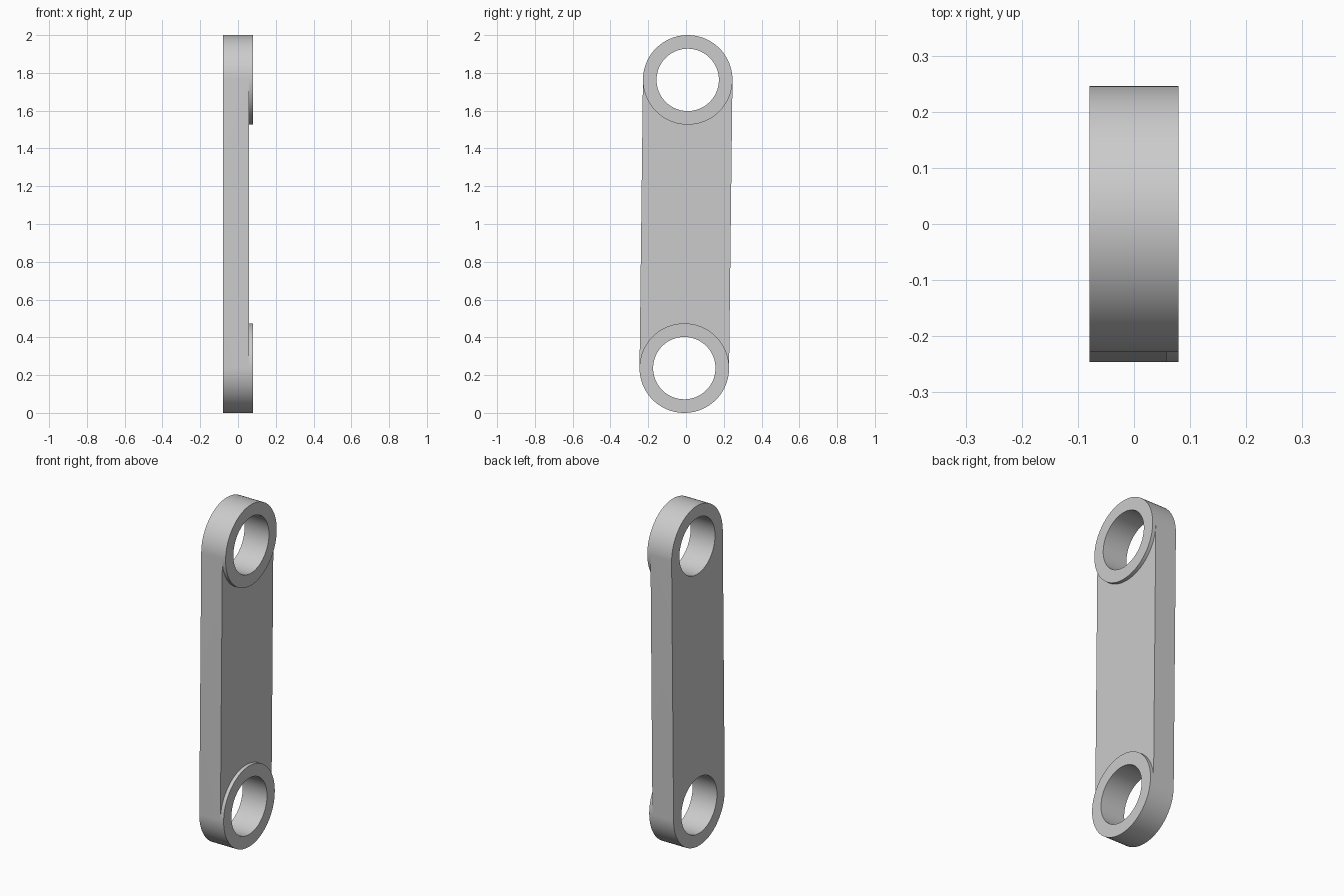
import bpy, bmesh
from math import pi, sin, cos
from mathutils import Matrix

cube = bpy.data.objects.get("Cube")
if cube:
    bpy.data.objects.remove(cube)

R, HOLE, REACH = 0.237, 0.165, 0.763      # eye radius, bore radius, half centre distance
BACK, WEB, FRONT = -0.079, 0.058, 0.079   # faces along x
TILT = -0.0118
SEG = 64

steel = bpy.data.materials.new("light_grey")
steel.use_nodes = True
GREY = (0.6, 0.6, 0.6, 1)
steel.diffuse_color = GREY
steel.node_tree.nodes["Principled BSDF"].inputs["Base Color"].default_value = GREY


def arc(centre_z, radius, start, end, steps=SEG):
    """Points (y, z) along an arc, both ends included."""
    return [(radius * cos(start + (end - start) * i / steps),
             centre_z + radius * sin(start + (end - start) * i / steps))
            for i in range(steps + 1)]


def prism(name, outline, x0, x1):
    """Extrude a (y, z) outline from x0 to x1, tilted like the link."""
    bm = bmesh.new()
    face = bm.faces.new([bm.verts.new((x0, y, z)) for y, z in outline])
    moved = bmesh.ops.extrude_face_region(bm, geom=[face])["geom"]
    bmesh.ops.translate(bm, vec=(x1 - x0, 0, 0),
                        verts=[v for v in moved if isinstance(v, bmesh.types.BMVert)])
    bmesh.ops.recalc_face_normals(bm, faces=bm.faces)
    bm.transform(Matrix.Translation((0, 0, 1)) @ Matrix.Rotation(TILT, 4, 'X'))
    mesh = bpy.data.meshes.new(name)
    bm.to_mesh(mesh)
    bm.free()
    mesh.materials.append(steel)
    obj = bpy.data.objects.new(name, mesh)
    bpy.context.collection.objects.link(obj)
    return obj


# Link body: rounded bar at full thickness
link = prism("link_plate", arc(REACH, R, 0, pi) + arc(-REACH, R, pi, 2 * pi), BACK, FRONT)

# Bores through both eyes, and the shallow recess that leaves the eyes raised
cutters = [prism("bore_cutter", arc(s * REACH, HOLE, 0, 2 * pi, 2 * SEG)[:-1], -0.2, 0.2)
           for s in (1, -1)]
recess = (arc(-REACH, R, pi, 0) + [(0.4, -REACH), (0.4, REACH)]
          + arc(REACH, R, 0, -pi) + [(-0.4, REACH), (-0.4, -REACH)])
cutters.append(prism("recess_cutter", recess, WEB, 0.2))

bpy.ops.object.select_all(action='DESELECT')
link.select_set(True)
bpy.context.view_layer.objects.active = link
for cutter in cutters:
    mod = link.modifiers.new(cutter.name, 'BOOLEAN')
    mod.operation, mod.solver, mod.object = 'DIFFERENCE', 'EXACT', cutter
    bpy.ops.object.modifier_apply(modifier=mod.name)
    bpy.data.objects.remove(cutter)

bpy.ops.object.shade_smooth_by_angle(angle=pi / 6)
